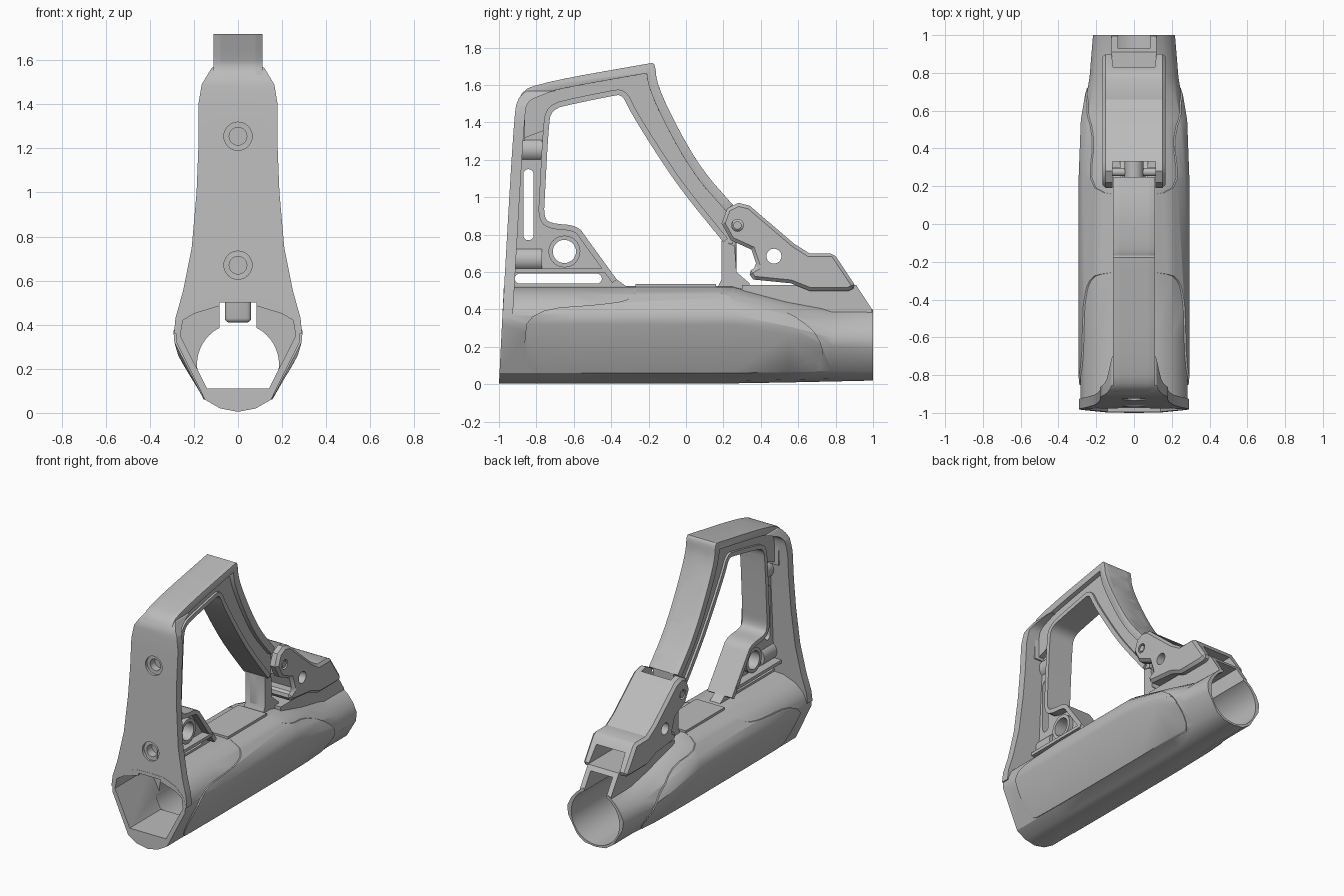
import bpy, bmesh, math

cube = bpy.data.objects.get("Cube")
if cube:
    bpy.data.objects.remove(cube, do_unlink=True)

grey = bpy.data.materials.new("matte_grey")
grey.use_nodes = True
colour = (0.5, 0.5, 0.5, 1)
grey.diffuse_color = colour
grey.node_tree.nodes["Principled BSDF"].inputs["Base Color"].default_value = colour


def loft(name, rings):
    """Closed solid through matching rings of 3D points."""
    bm = bmesh.new()
    loops = [[bm.verts.new(p) for p in ring] for ring in rings]
    n = len(loops[0])
    for a, b in zip(loops, loops[1:]):
        for i in range(n):
            j = (i + 1) % n
            bm.faces.new((a[i], a[j], b[j], b[i]))
    bm.faces.new(loops[0])
    bm.faces.new(loops[-1])
    bmesh.ops.recalc_face_normals(bm, faces=bm.faces)
    mesh = bpy.data.meshes.new(name)
    bm.to_mesh(mesh)
    bm.free()
    mesh.materials.append(grey)
    obj = bpy.data.objects.new(name, mesh)
    bpy.context.collection.objects.link(obj)
    return obj


def prism(name, pts, axis, lo, hi):
    """Extrude a (y, z) outline along x, or an (x, z) outline along y."""
    place = (lambda p, d: (d, *p)) if axis == "x" else (lambda p, d: (p[0], d, p[1]))
    return loft(name, [[place(p, d) for p in pts] for d in (lo, hi)])


def slab(name, pts, half):
    return prism(name, pts, "x", -half, half)


def circle(a, z, r, n=32):
    return [(a + r * math.cos(math.tau * i / n), z + r * math.sin(math.tau * i / n)) for i in range(n)]


def rect(a0, a1, z0, z1):
    return [(a0, z0), (a1, z0), (a1, z1), (a0, z1)]


def soften(pts, closed=False, passes=2):
    """Corner cutting, for rounded paths and outlines."""
    for _ in range(passes):
        pairs = list(zip(pts, pts[1:] + pts[:1])) if closed else list(zip(pts, pts[1:]))
        out = [] if closed else [pts[0]]
        for p, q in pairs:
            out += [tuple(a + (b - a) * t for a, b in zip(p, q)) for t in (0.25, 0.75)]
        pts = out if closed else out + [pts[-1]]
    return pts


def band(path, t):
    """Outline of a strip lying to the right of a path."""
    inner = []
    for i, p in enumerate(path):
        a, b = path[max(i - 1, 0)], path[min(i + 1, len(path) - 1)]
        dy, dz = b[0] - a[0], b[1] - a[1]
        d = math.hypot(dy, dz)
        inner.append((p[0] + dz / d * t, p[1] - dy / d * t))
    return path + inner[::-1]


def sym(half):
    return half + [(-x, z) for x, z in reversed(half) if x > 0]


def apply(obj, mod):
    with bpy.context.temp_override(object=obj, active_object=obj, selected_objects=[obj]):
        bpy.ops.object.modifier_apply(modifier=mod.name)


def combine(obj, tool, operation="DIFFERENCE", keep=False):
    mod = obj.modifiers.new("combine", "BOOLEAN")
    mod.operation, mod.solver, mod.object = operation, "EXACT", tool
    apply(obj, mod)
    if not keep:
        bpy.data.objects.remove(tool, do_unlink=True)


def bevel(obj, width, segments=2):
    mod = obj.modifiers.new("bevel", "BEVEL")
    mod.width, mod.segments, mod.limit_method, mod.angle_limit = width, segments, "ANGLE", math.radians(50)
    apply(obj, mod)


# Lower handguard, lofted from its grip section to the slim rear tube
grip = [(0, .005), (.08, .02), (.15, .06), (.279, .32), (.283, .37), (.26, .43), (.2, .485), (.11, .52), (0, .525)]
shoulder = [(0, .01), (.08, .025), (.15, .065), (.262, .26), (.272, .31), (.245, .37), (.18, .42), (.11, .44), (0, .45)]
waist = [(0, .015), (.08, .03), (.14, .07), (.23, .2), (.235, .25), (.21, .31), (.16, .36), (.1, .4), (0, .4)]
tube = [(0, .02), (.08, .03), (.14, .07), (.21, .19), (.217, .25), (.19, .31), (.15, .36), (.1, .4), (0, .4)]
stations = [(-1, grip), (-.6, grip), (.25, grip), (.55, shoulder), (.78, waist), (1, tube)]


def guard(name, grow):
    rings = []
    for y, half in stations:
        lean = .05 if y == -1 else 0
        rings.append([(x * grow, y + z * lean, z) for x, z in sym(half)])
    return loft(name, rings)


body = guard("handguard", 1)
neck = slab("neck", [(.3, .37), (.995, .37), (.995, .4), (.91, .53), (.3, .53)], .12)
combine(body, neck, "UNION")

# Raised side grips
panel_outline = soften([(-.87, .2), (-.84, .4), (-.4, .43), (-.28, .46), (-.24, .56), (.14, .56), (.18, .47),
                        (.5, .42), (.73, .26), (.73, .06), (.6, .06), (-.75, .06), (-.84, .07)], True)
for side in (-1, 1):
    panel = guard("panel", 1.035)
    combine(panel, prism("outline", panel_outline, "x", *sorted((side * .115, side * .5))), "INTERSECT")
    combine(body, panel, "UNION")

# Front mouth, bore and sight channel
mouth = prism("mouth", sym([(.14, .11), (.262, .35), (.25, .42), (.2, .45), (.085, .485)]), "y", -1.1, -.6)
combine(body, mouth, keep=True)
combine(body, prism("bore", circle(0, .22, .186, 48), "y", -.65, 1.1))
combine(body, prism("channel", rect(-.085, .085, .25, .5), "y", -1.1, 1.1))

# Wide front plate with an arched top
face = sym([(.29, .36), (.284, .43), (.25, .55), (.21, .75), (.188, 1), (.18, 1.2), (.18, 1.4),
            (.165, 1.49), (.12, 1.565), (.06, 1.597), (0, 1.605)])
front_path = soften([(-.985, .3), (-.922, 1.4), (-.9, 1.55), (-.76, 1.61), (-.7, 1.625)])
plate = prism("front_plate", face, "y", -1.1, -.7)
combine(plate, slab("curve", band(front_path, .055), .4), "INTERSECT")
combine(plate, mouth)
combine(plate, prism("notch", rect(-.085, .085, .3, .5), "y", -1.1, -.7))

# Carrying handle: web, outer flange and inner flange
outer = soften([(-.91, 1.3), (-.91, 1.56), (-.74, 1.62), (-.2, 1.715)])
rear = soften([(-.2, 1.715), (-.165, 1.72), (-.155, 1.6), (-.04, 1.36), (.09, 1.14), (.25, .96)])
opening = soften([(-.37, .56), (-.53, .78), (-.58, .85), (-.73, .86), (-.76, .9), (-.755, 1), (-.735, 1.37),
                  (-.72, 1.47), (-.6, 1.5), (-.4, 1.54)])
inner_rear = soften([(-.4, 1.54), (-.34, 1.55), (-.3, 1.46), (-.15, 1.22), (-.02, 1.03), (.2, .76)])
top_web = [p for p in opening if p[1] > 1.36]
handle = slab("handle_web", outer + rear[1:] + [(.25, .75)] + inner_rear[::-1] + top_web[::-1][1:], .08)
rim = slab("handle_outer_rim", band(outer + rear[1:], .05), .112)
bevel(rim, .018)
lip = slab("handle_inner_lip", band([(p[0], p[1]) for p in (opening + inner_rear[1:])][::-1], .03), .095)

# Post web and lower gusset, pierced by slots and a round hole
low = [p for p in opening if p[1] <= 1.4]
post = slab("post_web", [(-.96, .5), (-.9, 1.4)] + low[::-1] + [(-.3, .51)], .04)
eye = slab("gusset_eye", circle(-.65, .71, .085), .07)
ledge = slab("gusset_ledge", rect(-.93, -.42, .598, .62), .1)


def slot(y0, y1, z0, z1):
    r = min(y1 - y0, z1 - z0) / 2
    pts = []
    for i in range(24):
        a = math.tau * (i + .5) / 24
        cy, cz = (y1 - r if math.cos(a) > 0 else y0 + r), (z1 - r if math.sin(a) > 0 else z0 + r)
        pts.append((cy + r * math.cos(a), cz + r * math.sin(a)))
    return pts


for pts in (slot(-.87, -.815, .77, 1.15), slot(-.915, -.45, .538, .592)):
    combine(post, slab("slot", pts, .3))
for part in (post, eye):
    combine(part, slab("round_hole", circle(-.65, .71, .062), .3))

# Screw bosses in the front plate
for name, z, y in (("upper_boss", 1.255, -.93), ("lower_boss", .67, -.963)):
    combine(plate, prism("sink", circle(0, z, .064), "y", -1.1, y + .018))
    boss = prism(name, circle(0, z, .066), "y", y + .02, -.77)
    hole = prism("hole", circle(0, z, .04), "y", -1.1, y + .07)
    combine(boss, hole, keep=True)
    combine(plate, hole, keep=True)
    combine(post, hole)

# Top rail and the column under the handle
slab("top_rail", rect(-.27, .16, .5, .537), .11)
column = slab("column", [(.19, .41), (.27, .41), (.27, .78), (.19, .78)], .06)
bevel(column, .02, 3)
slab("column_collar", [(.16, .5), (.19, .56), (.19, .77), (.26, .74), (.27, .6), (.34, .54), (.34, .5)], .075)

# Rear hinged latch
latch = slab("latch", [(.19, .86), (.22, .94), (.28, .97), (.34, .955), (.58, .75), (.66, .7), (.79, .7), (.91, .52),
                       (.87, .5), (.66, .5), (.56, .54), (.36, .56), (.33, .6), (.38, .63), (.35, .72), (.24, .77)], .168)
bevel(latch, .018, 1)
combine(latch, prism("ear_gap", rect(-.113, .113, .7, 1.1), "y", .1, .33))
combine(latch, prism("rear_mouth", sym([(.13, .4), (.11, .64)]), "y", .6, 1.1))
combine(latch, slab("grip_hole", circle(.47, .685, .04), .3))
combine(latch, slab("pin_hole", circle(.275, .85, .032), .3))
slab("hinge_pin", circle(.275, .85, .022), .165)
prism("pin_lug", circle(0, .86, .05), "y", .24, .35)

# Shading
for obj in bpy.data.objects:
    obj.select_set(obj.type == "MESH")
bpy.context.view_layer.objects.active = body
bpy.ops.object.shade_smooth_by_angle(angle=math.radians(30))
